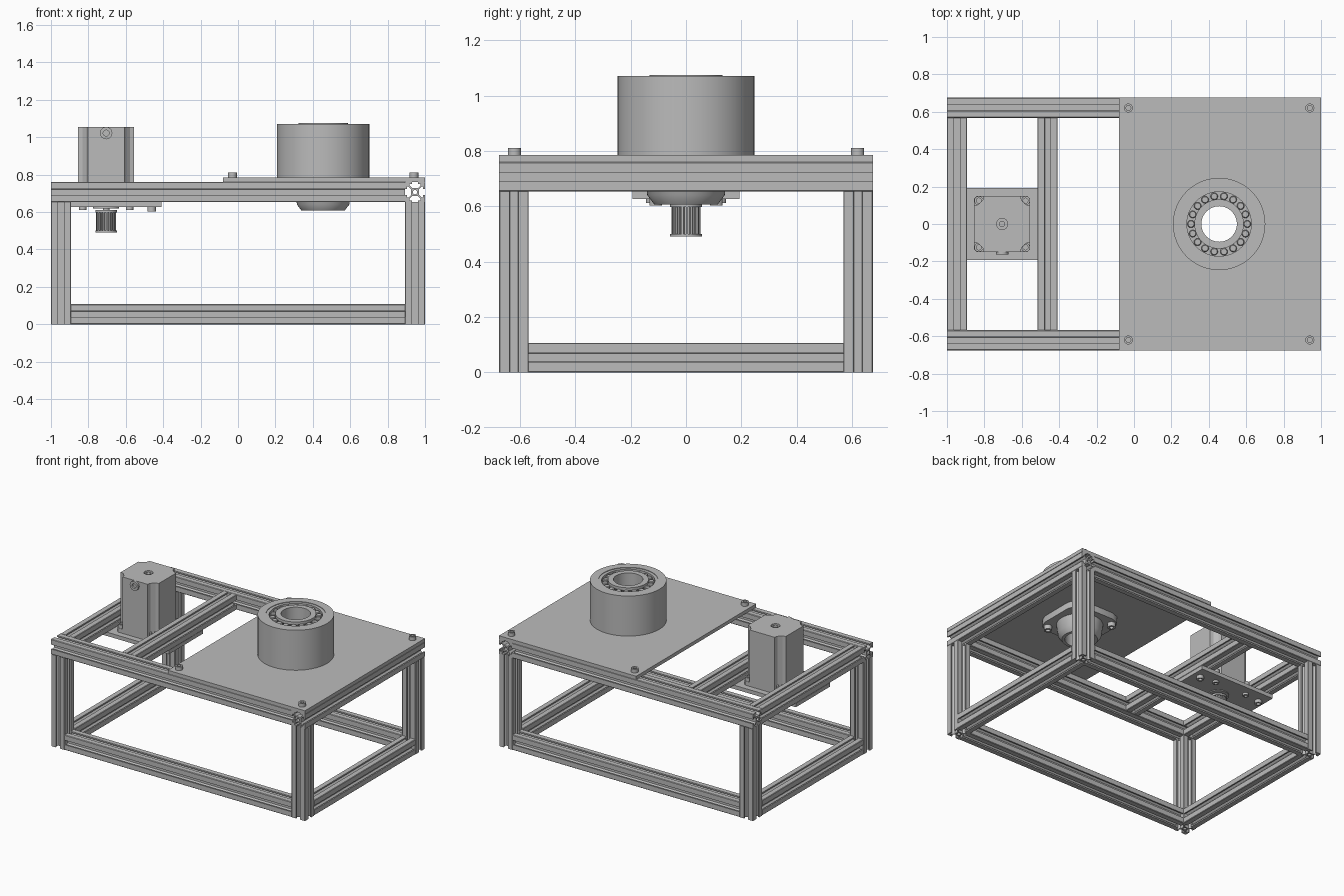
import bpy, bmesh, math
from math import cos, sin, pi, radians

if "Cube" in bpy.data.objects:
    bpy.data.objects.remove(bpy.data.objects["Cube"])

metal = bpy.data.materials.new("grey_metal")
grey = (0.5, 0.5, 0.5, 1)
metal.diffuse_color = grey
metal.use_nodes = True
metal.node_tree.nodes["Principled BSDF"].inputs["Base Color"].default_value = grey


def select(ob):
    bpy.ops.object.select_all(action='DESELECT')
    ob.select_set(True)
    bpy.context.view_layer.objects.active = ob


def finish(ob):
    ob.data.materials.clear()
    ob.data.materials.append(metal)
    select(ob)
    bpy.ops.object.shade_smooth_by_angle(angle=radians(30))
    return ob


def circle(r, n=32, x=0, y=0):
    return [(x + r * cos(2 * pi * i / n), y + r * sin(2 * pi * i / n)) for i in range(n)]


def extrude(name, loops, length, loc, rot=(0, 0, 0)):
    """Outline with optional holes, extruded evenly about loc."""
    cu = bpy.data.curves.new(name, 'CURVE')
    cu.dimensions = '2D'
    cu.fill_mode = 'BOTH'
    cu.extrude = length / 2
    for loop in loops:
        sp = cu.splines.new('POLY')
        sp.points.add(len(loop) - 1)
        for p, (x, y) in zip(sp.points, loop):
            p.co = (x, y, 0, 1)
        sp.use_cyclic_u = True
    ob = bpy.data.objects.new(name, cu)
    bpy.context.collection.objects.link(ob)
    ob.location, ob.rotation_euler = loc, rot
    select(ob)
    bpy.ops.object.convert(target='MESH')
    ob = bpy.context.object
    bm = bmesh.new()
    bm.from_mesh(ob.data)
    bmesh.ops.remove_doubles(bm, verts=bm.verts, dist=1e-5)
    bmesh.ops.recalc_face_normals(bm, faces=bm.faces)
    bm.to_mesh(ob.data)
    bm.free()
    return finish(ob)


def lathe(name, profile, loc, n=48, rot=(0, 0, 0)):
    """Closed (radius, height) profile spun about z."""
    bm = bmesh.new()
    vs = [bm.verts.new((r, 0, z)) for r, z in profile]
    es = [bm.edges.new((vs[i - 1], vs[i])) for i in range(len(vs))]
    bmesh.ops.spin(bm, geom=vs + es, cent=(0, 0, 0), axis=(0, 0, 1), angle=2 * pi, steps=n)
    bmesh.ops.remove_doubles(bm, verts=bm.verts, dist=1e-5)
    bmesh.ops.dissolve_degenerate(bm, dist=1e-6, edges=bm.edges)
    bmesh.ops.recalc_face_normals(bm, faces=bm.faces)
    me = bpy.data.meshes.new(name)
    bm.to_mesh(me)
    bm.free()
    ob = bpy.data.objects.new(name, me)
    bpy.context.collection.objects.link(ob)
    ob.location, ob.rotation_euler = loc, rot
    return finish(ob)


def ring(name, r_out, r_in, z0, z1, x=0, y=0):
    return lathe(name, [(r_in, z0), (r_out, z0), (r_out, z1), (r_in, z1)], (x, y, 0))


def bolt(name, x, y, z, r, h):
    """Socket head; a negative height hangs down."""
    s = r * 0.55
    lathe(name, [(0, 0), (r, 0), (r, h), (s, h), (s, h * .4), (0, h * .4)], (x, y, z), 18)


def four_fold(points):
    out = []
    for k in range(4):
        c, s = round(cos(k * pi / 2)), round(sin(k * pi / 2))
        out += [(x * c - y * s, x * s + y * c) for x, y in points]
    return out


def rect(w, d):
    return four_fold([(1, 1)]) and [(w * a / 2, d * b / 2) for a, b in four_fold([(1, 1)])]


# Slotted aluminium beams
B, X, Y, H = 0.107, 1.0, 0.675, 0.76
half = [(3, 10), (3, 8.2), (5.5, 8.2), (5.5, 6.6), (2.8, 3.9)]
side = [(9.4, 10)] + half + [(-x, y) for x, y in reversed(half)] + [(-9.4, 10)]
slot_profile = [(x * B / 20, y * B / 20) for x, y in four_fold(side)]
ROT = {'x': (0, pi / 2, 0), 'y': (pi / 2, 0, 0), 'z': (0, 0, 0)}


def beam(name, axis, length, loc):
    extrude(name, [slot_profile, circle(B * .11, 16)], length, loc, ROT[axis])


cx, cy, top = X - B / 2, Y - B / 2, H - B / 2
for sy, fb in ((-1, "front"), (1, "back")):
    for sx, lr in ((-1, "right"), (1, "left")):
        beam(f"{fb}_{lr}_leg", 'z', H - B, (sx * cx, sy * cy, (H - B) / 2))
    beam(f"{fb}_bottom_rail", 'x', 2 * (X - B), (0, sy * cy, B / 2))
    beam(f"{fb}_top_rail", 'x', 2 * X - B, (-B / 2, sy * cy, top))
inner = 2 * (Y - B)
for sx, lr in ((-1, "right"), (1, "left")):
    beam(f"{lr}_bottom_rail", 'y', inner, (sx * cx, 0, B / 2))
beam("left_top_rail", 'y', 2 * Y, (cx, 0, top))
beam("right_top_rail", 'y', inner, (-cx, 0, top))
beam("cross_beam", 'y', inner, (-.462, 0, top))

# Top plate with corner bolts
BX = 0.455
T = 0.785
extrude("top_plate", [rect(1.08, 2 * Y), circle(.15, 48, BX - .46)], T - H, (.46, 0, (T + H) / 2))
for x in (-.03, .94):
    for y in (-.62, .62):
        bolt("plate_bolt", x, y, T, .024, .026)

# Bearing housing, races, cage and rollers
ring("bearing_housing", .247, .193, T, 1.07, BX)
ring("outer_race", .193, .172, T, 1.066, BX)
lathe("inner_race", [(.095, .62), (.118, .62), (.118, 1.04), (.132, 1.055),
                     (.132, 1.075), (.095, 1.075)], (BX, 0, 0))
ring("bearing_cage", .172, .118, 1.0, 1.035, BX)
for i in range(18):
    a = 2 * pi * i / 18
    lathe("roller", [(0, 0), (.02, 0), (.02, .035), (.016, .04), (0, .04)],
          (BX + .15 * cos(a), .15 * sin(a), 1.02), 12)

# Bearing flange below the plate
F = .195
extrude("bearing_flange", [four_fold([(F, F - .08), (F - .02, F - .03), (F - .03, F - .02), (F - .08, F)]),
                           circle(.11, 48)], .045, (BX, 0, H - .0225))
lathe("bearing_hub", [(.095, .72), (.15, .72), (.14, .64), (.115, .607), (.095, .607)], (BX, 0, 0))
for x in (-.145, .145):
    for y in (-.145, .145):
        bolt("flange_bolt", BX + x, y, H - .045, .026, -.03)

# Motor mounting plate and bolts
MX = -.705
P = H - B
holes = [circle(.07, 32)]
extrude("motor_plate", [rect(.59, .385)] + holes, .027, (MX, 0, P - .0135))
for sx in (-1, 1):
    for sy in (-1, 1):
        bolt("motor_bolt", MX + sx * .125, sy * .125, P - .027, .02, -.015)
        bolt("beam_bolt", MX + sx * .243, sy * .11, P - .027, .023, -.024)
        bolt("motor_flange_bolt", MX + sx * .125, sy * .125, P + .03, .024, .025)

# Motor with notched corners
M = .15
extrude("motor_flange", [four_fold([(M, M - .015), (M - .015, M)])], .03, (MX, 0, P + .015))
body = four_fold([(M, .098), (.127, .104), (.104, .127), (.098, M)])
extrude("motor_body", [body], .355, (MX, 0, P + .2))
extrude("motor_end_cap", [body, circle(.03, 24)], 1.055 - P - .3775, (MX, 0, (P + .3775 + 1.055) / 2))
lathe("motor_rear_shaft", [(0, 0), (.016, 0), (.016, .02), (0, .02)], (MX, 0, P + .3775), 20)
lathe("cable_gland", [(.016, 0), (.033, 0), (.033, .014), (.016, .014)],
      (MX, -M, 1.022), 24, (pi / 2, 0, 0))
lathe("motor_boss", [(0, .62), (.07, .62), (.07, P), (0, P)], (MX, 0, 0))

# Toothed drive pulley
teeth = []
for i in range(20):
    for f, r in ((0, .053), (.45, .053), (.55, .044), (.95, .044)):
        a = 2 * pi * (i + f) / 20
        teeth.append((r * cos(a), r * sin(a)))
extrude("pulley_teeth", [teeth, circle(.018, 20)], .1, (MX, 0, .55))
ring("pulley_lower_rim", .058, .018, .49, .5, MX)
ring("pulley_upper_rim", .058, .018, .597, .61, MX)
lathe("motor_shaft", [(0, .495), (.018, .495), (.018, .63), (0, .63)], (MX, 0, 0), 20)
